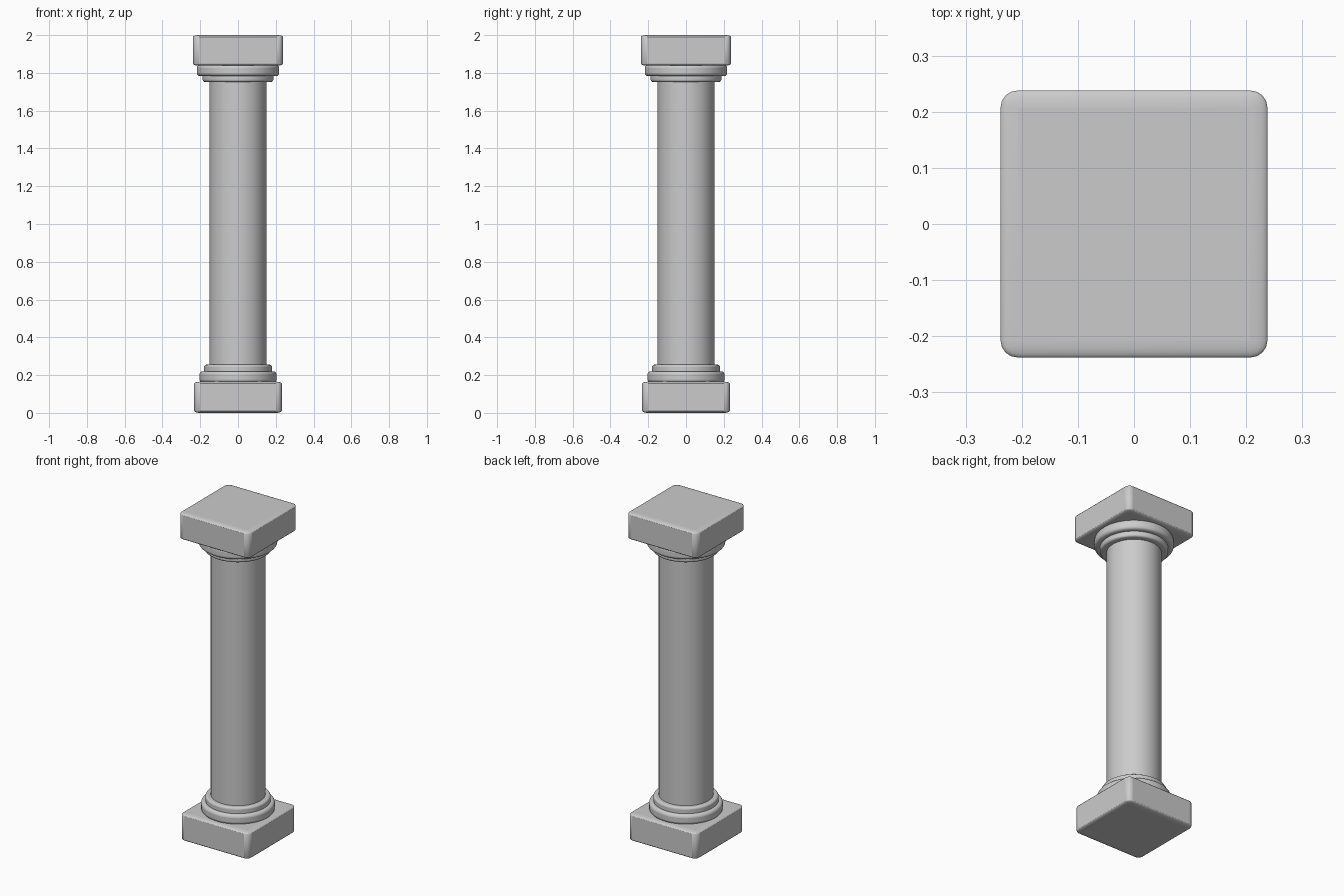
import bpy

if "Cube" in bpy.data.objects:
    bpy.data.objects.remove(bpy.data.objects["Cube"])


def finish(ob, width, segments):
    if width:
        bev = ob.modifiers.new("soft_edges", 'BEVEL')
        bev.width = width
        bev.segments = segments
        bev.limit_method = 'ANGLE'
    bpy.ops.object.shade_smooth_by_angle()


def slab(name, half, z0, z1):
    # Object scale stays unapplied, so the rounding is wider across than in height
    bpy.ops.mesh.primitive_cube_add(size=1, location=(0, 0, (z0 + z1) / 2))
    ob = bpy.context.object
    ob.name = name
    ob.scale = (2 * half, 2 * half, z1 - z0)
    finish(ob, 0.065, 4)


def drum(name, radius, z0, z1, bevel=0.0):
    bpy.ops.mesh.primitive_cylinder_add(vertices=64, radius=radius, depth=z1 - z0,
                                        location=(0, 0, (z0 + z1) / 2))
    ob = bpy.context.object
    ob.name = name
    finish(ob, bevel, 4)


# Square blocks at the foot and head
slab("base_plinth", 0.232, 0.0, 0.165)
slab("top_slab", 0.238, 1.838, 2.0)

# Column shaft
drum("shaft", 0.151, 0.16, 1.845)

# Stepped rounded rings at each end of the shaft
drum("base_ring_lower", 0.204, 0.16, 0.22, 0.017)
drum("base_ring_upper", 0.18, 0.20, 0.255, 0.012)
drum("top_ring_lower", 0.187, 1.752, 1.80, 0.012)
drum("top_ring_upper", 0.218, 1.783, 1.842, 0.017)
